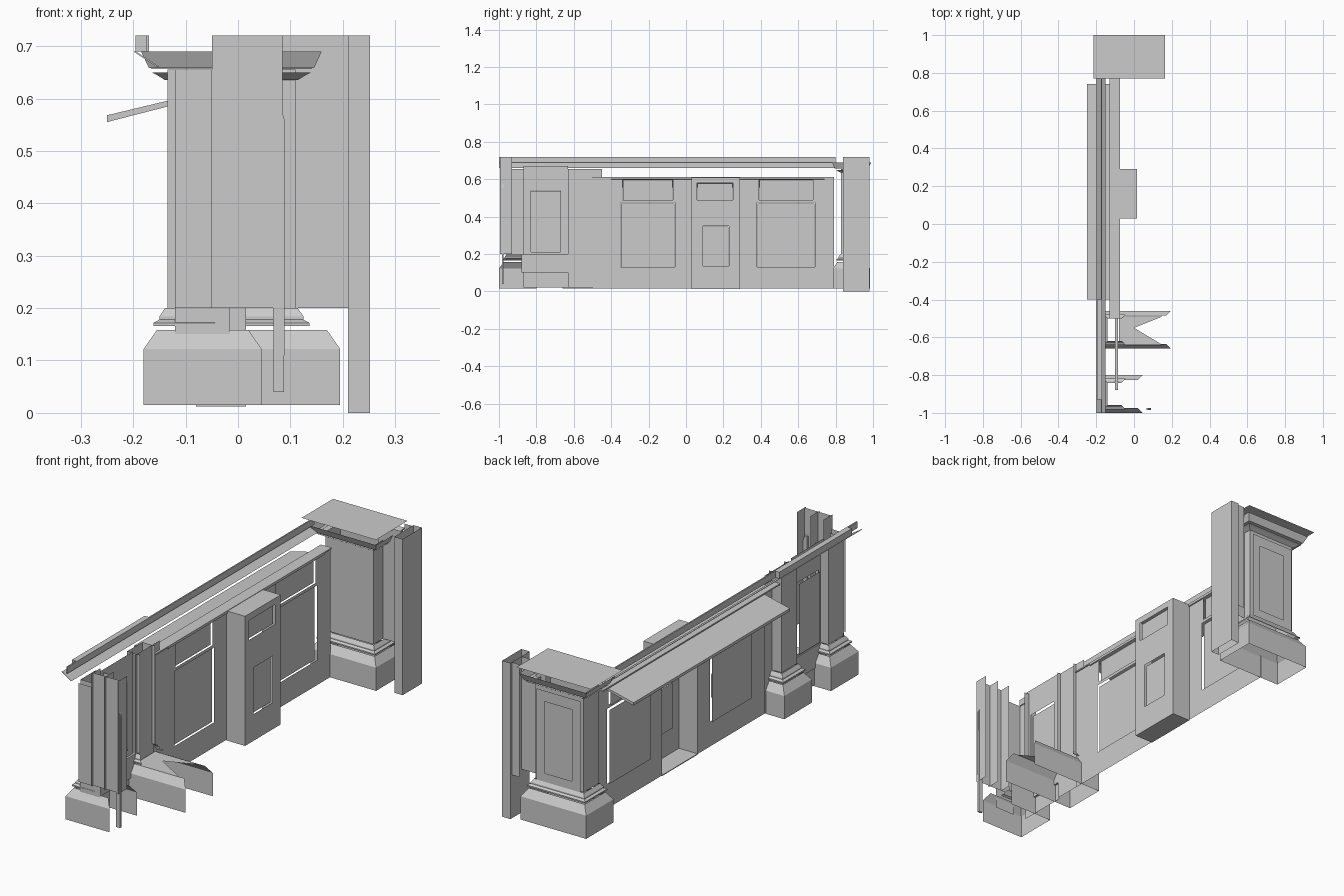
import bpy, bmesh

if "Cube" in bpy.data.objects:
    bpy.data.objects.remove(bpy.data.objects["Cube"])

def finish(name, bm):
    me = bpy.data.meshes.new(name)
    bm.to_mesh(me)
    bm.free()
    ob = bpy.data.objects.new(name, me)
    bpy.context.collection.objects.link(ob)
    return ob

def box(name, x0, x1, y0, y1, z0, z1, caps=True):
    return loft(name, (x0, x1, y0, y1), [(0, z0), (0, z1)], caps=caps)

def loft(name, rect, profile, open_x=False, caps=False):
    """Rectangular shell whose outline grows by each (offset, z) of the profile."""
    x0, x1, y0, y1 = rect
    bm = bmesh.new()
    rings = []
    for o, z in profile:
        rings.append([bm.verts.new(p) for p in
                      [(x1 + o, y0 - o, z), (x1 + o, y1 + o, z), (x0 - o, y1 + o, z), (x0 - o, y0 - o, z)]])
    for a, b in zip(rings, rings[1:]):
        for i in range(4):
            if open_x and i == 0:
                continue
            j = (i + 1) % 4
            bm.faces.new((a[i], a[j], b[j], b[i]))
    if caps:
        bm.faces.new(rings[0][::-1])
        bm.faces.new(rings[-1])
    return finish(name, bm)

def sheet(name, pts):
    """Single flat polygon."""
    bm = bmesh.new()
    bm.faces.new([bm.verts.new(p) for p in pts])
    return finish(name, bm)

def prism(name, pts, y0, y1):
    """Extrude an x/z outline along y."""
    bm = bmesh.new()
    f = bm.faces.new([bm.verts.new((x, y0, z)) for x, z in pts])
    g = bmesh.ops.extrude_face_region(bm, geom=[f])
    bmesh.ops.translate(bm, vec=(0, y1 - y0, 0),
                        verts=[v for v in g["geom"] if isinstance(v, bmesh.types.BMVert)])
    bmesh.ops.recalc_face_normals(bm, faces=bm.faces)
    return finish(name, bm)

def panelled(name, at, u0, u1, z0, z1, holes=(), depth=0.01, axis="x"):
    """Flat face with rectangular openings, each holding a recessed panel."""
    bm = bmesh.new()

    def quad(a0, a1, b0, b1, d):
        pts = [(a0, b0), (a1, b0), (a1, b1), (a0, b1)]
        co = [(d, u, z) if axis == "x" else (u, d, z) for u, z in pts]
        bm.faces.new([bm.verts.new(c) for c in co])
    us = sorted({u0, u1, *[v for h in holes for v in h[:2]]})
    zs = sorted({z0, z1, *[v for h in holes for v in h[2:]]})
    for a, b in zip(us, us[1:]):
        for c, d in zip(zs, zs[1:]):
            if not any(h[0] < (a + b) / 2 < h[1] and h[2] < (c + d) / 2 < h[3] for h in holes):
                quad(a, b, c, d, at)
    for h in holes:
        quad(h[0] + .002, h[1] - .002, h[2], h[3] - .004, at - depth)
    bmesh.ops.remove_doubles(bm, verts=bm.verts, dist=1e-5)
    return finish(name, bm)

# counter front with two bays of recessed panels
for name, y0, y1, p0, p1 in [("left_bay", -.50, .03, -.35, -.06), ("right_bay", .29, .79, .38, .69)]:
    panelled(name, -.08, y0, y1, .015, .61, [(p0, p1, .13, .475), (p0 + .01, p1 - .01, .49, .60)])

# projecting centre pilaster, open at the back
panelled("centre_front", .015, .03, .29, .015, .61, [(.09, .23, .135, .35), (.06, .25, .49, .58)])
for i, y in enumerate((.03, .29)):
    panelled(f"centre_side_{i}", y, -.08, .015, .015, .61, axis="y")
box("centre_top", -.08, .015, .03, .29, .606, .61)
box("centre_bottom", -.08, .015, .03, .29, .012, .016)

# sloping worktop on the rear side
prism("worktop", [(-.25, .555), (-.075, .600), (-.075, .61), (-.25, .568)], -.40, .74)
box("wall_cap", -.13, -.075, -.50, .79, .606, .612)

# long top rail with slanted moulding beneath
box("rail_top", -.176, -.17, -1, .80, .69, .72)
prism("rail_moulding", [(-.20, .69), (-.195, .69), (-.15, .66), (-.155, .66)], -1, .80)
box("rail_rear", -.196, -.176, -.93, -.40, .69, .72)

# far pillar: plinth, foot mouldings, shaft, cornice
PLINTH = [(.045, .015), (.045, .122), (.02, .158)]
FOOT = [(.026, .166), (.026, .172), (.015, .178), (.015, .184), (.004, .20)]
R = (-.135, .11, .83, .94)
loft("pillar_plinth", R, PLINTH)
loft("pillar_foot", R, FOOT)
box("pillar_shaft", *R, .20, .655, caps=False)
loft("pillar_necking", R, [(.004, .635), (.02, .645), (.03, .65)])
loft("pillar_cornice", R, [(.02, .657), (.035, .658), (.05, .69)])
sheet("pillar_top_plate", [(-.215, .77, .72), (.165, .77, .72), (.165, 1, .72), (-.215, 1, .72)])
panelled("pillar_panel", .947, -.125, .10, .20, .62, [(-.08, .06, .24, .57)], depth=.006, axis="y")

# tall square post beside the pillar, with a board joining the two
box("post", .21, .252, .84, .98, 0, .72, caps=False)
panelled("post_board", .90, .085, .21, .20, .72, axis="y")
panelled("post_side", .97, .17, .21, .20, .72, axis="y")

# two narrower rear pillars at the near end, open on the customer side
for name, y, reach in [("mid", -.56, .15), ("end", -.90, .0)]:
    base = (-.135, reach, y - .055, y + .055)
    shaft = (-.135, -.07, y - .055, y + .055)
    loft(name + "_plinth", base, PLINTH, open_x=True)
    loft(name + "_foot", shaft, FOOT, open_x=True)
    loft(name + "_shaft", shaft, [(0, .20), (0, .655)], open_x=True)

# notched ledge on the middle plinth
sheet("mid_ledge", [(-.08, -.49, .16), (.15, -.49, .16), (0, -.55, .16), (.15, -.64, .16), (-.08, -.64, .16)])

# panelled wall between the rear pillars
panelled("end_wall", -.095, -.87, -.63, .02, .67, [(-.83, -.67, .21, .54)])
panelled("end_wall_return", -.085, -.63, -.45, .02, .655)
box("end_wall_skirting", -.10, -.085, -.88, -.50, .10, .20)

# near end return boards
panelled("return_board", -.985, -.05, .085, .20, .72, axis="y")
panelled("return_low_board", -.98, -.12, -.015, .10, .20, axis="y")
for i, x in enumerate((-.05, .015, .085)):
    panelled(f"return_side_{i}", x, -.995, -.93, .20, .72)
panelled("return_inner_board", -.99, -.12, -.05, .20, .655, axis="y")
prism("return_strip", [(.068, .04), (.088, .04), (.090, .555), (.078, .597), (.065, .595)], -.985, -.975)
